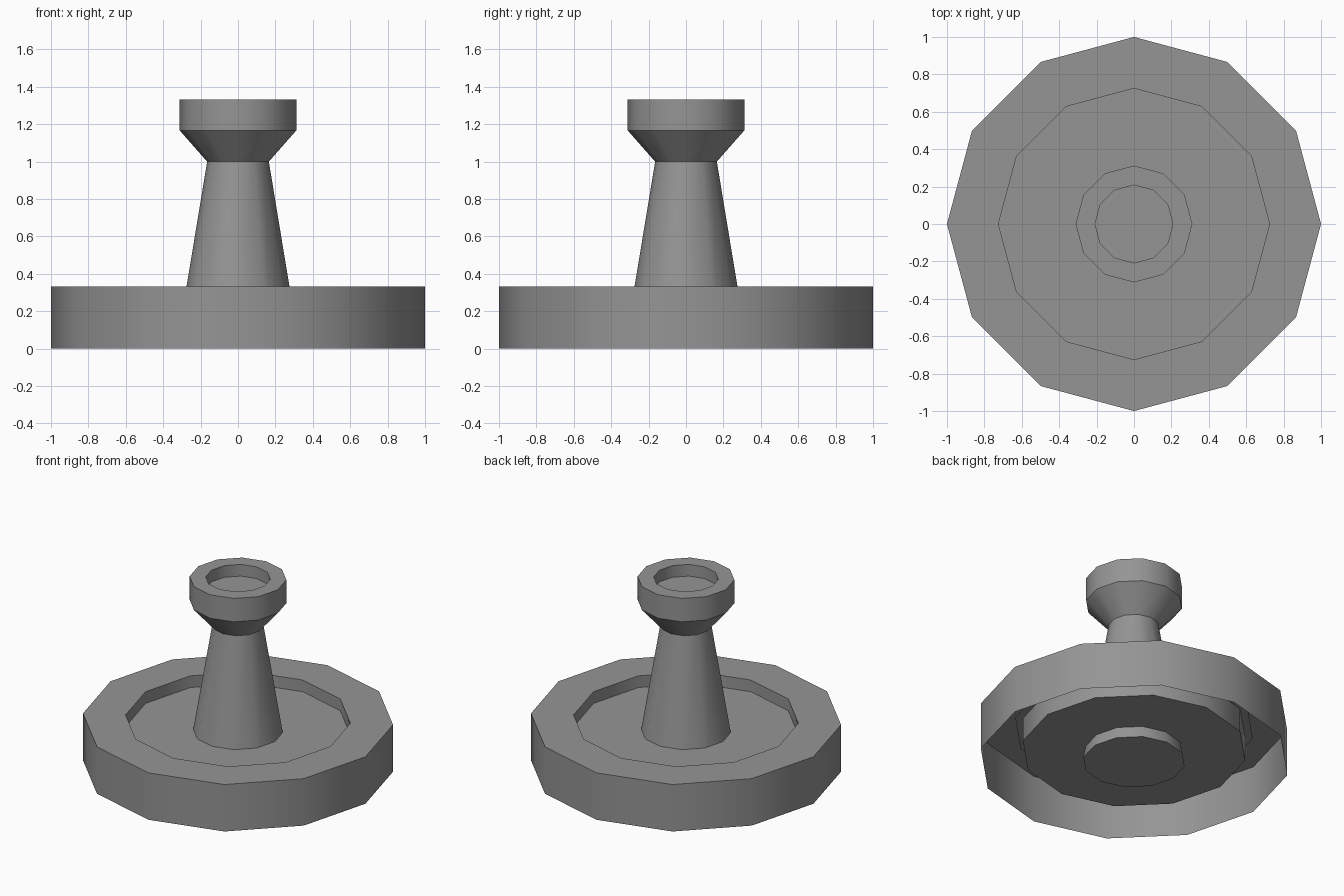
import bpy
import bmesh
from math import cos, sin, pi, radians

if "Cube" in bpy.data.objects:
    bpy.data.objects.remove(bpy.data.objects["Cube"])

SIDES = 12


def lathe(name, profile):
    """Spin a (radius, height) profile around z; radius 0 closes to a flat cap."""
    bm = bmesh.new()
    rings = []
    cap_start = profile[0][0] == 0
    cap_end = profile[-1][0] == 0
    for r, z in profile:
        if r > 0:
            rings.append([bm.verts.new((r * cos(2 * pi * i / SIDES),
                                        r * sin(2 * pi * i / SIDES), z))
                          for i in range(SIDES)])
    for a, b in zip(rings, rings[1:]):
        for i in range(SIDES):
            j = (i + 1) % SIDES
            bm.faces.new((a[i], a[j], b[j], b[i]))
    if cap_start:
        bm.faces.new(rings[0][::-1])
    if cap_end:
        bm.faces.new(rings[-1])
    mesh = bpy.data.meshes.new(name)
    bm.to_mesh(mesh)
    bm.free()
    obj = bpy.data.objects.new(name, mesh)
    bpy.context.collection.objects.link(obj)
    bpy.ops.object.select_all(action='DESELECT')
    obj.select_set(True)
    bpy.context.view_layer.objects.active = obj
    bpy.ops.object.shade_smooth_by_angle(angle=radians(35))
    return obj


# Outer rim, open underneath, with a flat top lip and recess wall
lathe("base_rim", [(1.0, 0.0), (1.0, 0.333), (0.725, 0.333), (0.725, 0.25)])

# Thick floor plate inside the rim, with a small flange at its top edge
lathe("base_plate", [(0, 0.083), (0.725, 0.083), (0.725, 0.25),
                     (0.775, 0.25), (0, 0.25)])

# Tapered stem running down through the plate, flaring into a dished knob
lathe("stem_and_knob", [(0, 0.0), (0.33, 0.0), (0.165, 1.0), (0.312, 1.167),
                        (0.312, 1.333), (0.208, 1.333), (0.208, 1.25), (0, 1.25)])

# Dark grey finish on every part
grey = bpy.data.materials.new("dark_grey")
grey.diffuse_color = (0.3, 0.3, 0.3, 1)
grey.use_nodes = True
grey.node_tree.nodes["Principled BSDF"].inputs["Base Color"].default_value = grey.diffuse_color
for obj in bpy.context.collection.objects:
    obj.data.materials.append(grey)
